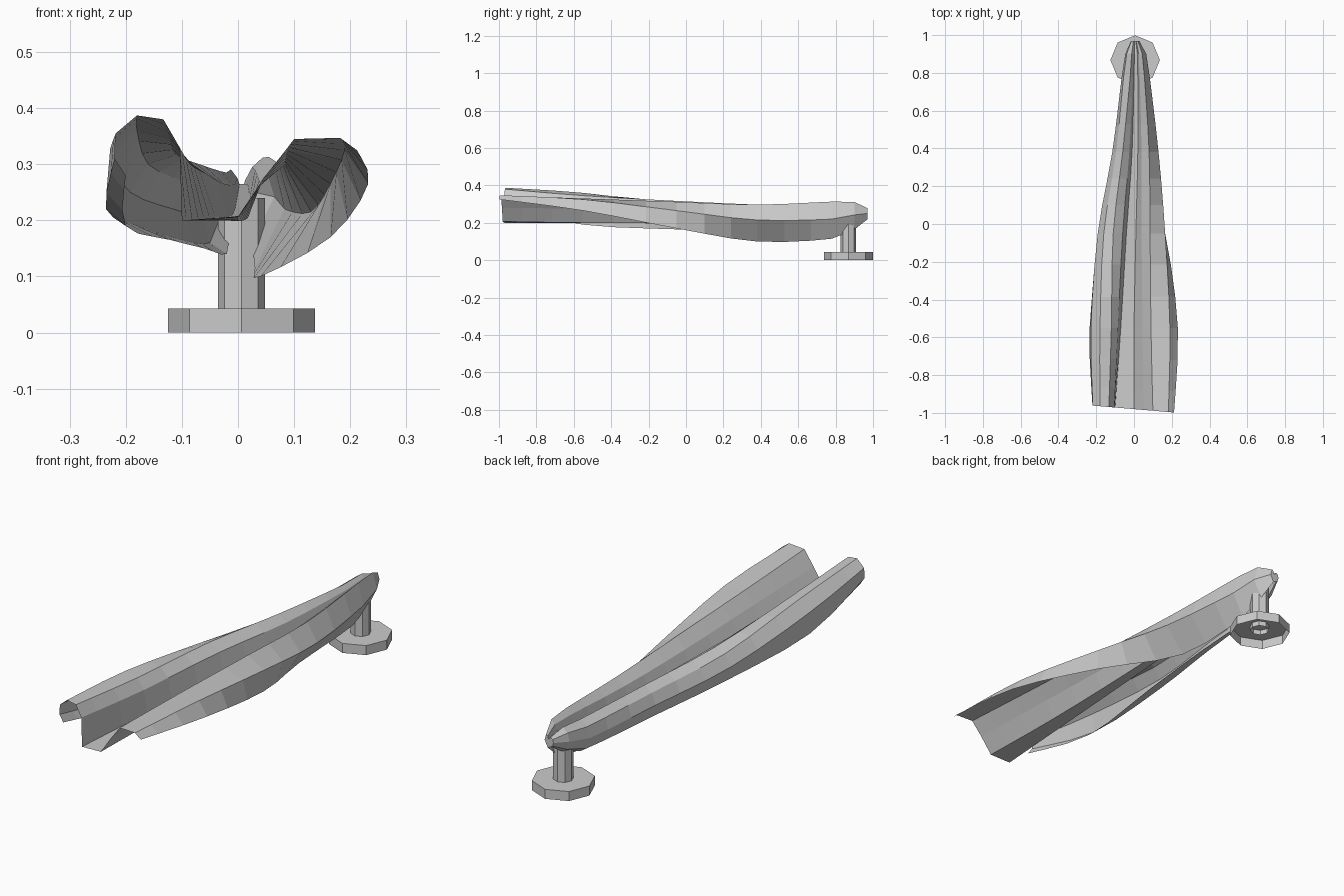
import bpy, bmesh
from mathutils import Vector

if "Cube" in bpy.data.objects:
    bpy.data.objects.remove(bpy.data.objects["Cube"])

# cross-sections of the curled sheet, left free edge to right free edge (x, z)
SEC_A = [(-.2,.28),(-.22,.31),(-.218,.355),(-.18,.387),(-.133,.38),(-.104,.33),(-.1,.2),
         (0,.207),(.05,.28),(.1,.345),(.182,.347),(.212,.325)]
SEC_B = [(-.2,.19),(-.235,.22),(-.228,.31),(-.18,.36),(-.12,.345),(-.085,.3),(-.07,.2),
         (0,.2),(.045,.275),(.09,.33),(.19,.325),(.232,.265)]
SEC_C = [(-.12,.165),(-.18,.19),(-.192,.25),(-.16,.3),(-.11,.317),(-.06,.285),(-.04,.205),
         (.01,.2),(.04,.265),(.085,.312),(.165,.265),(.165,.17)]
SEC_D = [(-.06,.15),(-.1,.165),(-.115,.22),(-.095,.27),(-.06,.297),(-.025,.265),(-.01,.21),
         (.02,.21),(.04,.265),(.08,.297),(.13,.215),(.04,.1)]
SEC_E = [(-.02,.14),(-.05,.16),(-.065,.21),(-.055,.26),(-.02,.285),(-.005,.265),(0,.25),
         (.02,.25),(.03,.29),(.055,.313),(.083,.22),(.03,.115)]


def shrink(sec, f, cx, cz, oz):
    return [(cx + (x - cx) * f, oz + (z - cz) * f) for x, z in sec]


SEC_F = shrink(SEC_E, .75, .01, .22, .242)
SEC_G = shrink(SEC_E, .3, .005, .22, .25)
KEYS = [(-.98, SEC_A), (-.55, SEC_B), (-.05, SEC_C), (.38, SEC_D),
        (.78, SEC_E), (.9, SEC_F), (.97, SEC_G)]


def key_points(y, sec):
    lean = -.085 if y < -.9 else 0   # front rim is cut slightly askew
    return [Vector((x, y + lean * x, z)) for x, z in sec]


def spline(a, b, c, d, t):
    return .5 * (2*b + (c - a)*t + (2*a - 5*b + 4*c - d)*t*t + (3*b - a - 3*c + d)*t**3)


def add_object(name, bm):
    me = bpy.data.meshes.new(name)
    bm.to_mesh(me)
    bm.free()
    ob = bpy.data.objects.new(name, me)
    bpy.context.collection.objects.link(ob)
    return ob


# curled tapering sheet, lofted front to back
rows = [key_points(y, s) for y, s in KEYS]
loft = []
for i in range(len(rows) - 1):
    p, q, r, s = (rows[max(i-1, 0)], rows[i], rows[i+1], rows[min(i+2, len(rows)-1)])
    steps = 3 if i < 4 else 1
    for k in range(steps):
        loft.append([spline(*v, k / steps) for v in zip(p, q, r, s)])
loft.append(rows[-1])

bm = bmesh.new()
grid = [[bm.verts.new(v) for v in row] for row in loft]
for a, b in zip(grid, grid[1:]):
    for j in range(len(a) - 1):
        bm.faces.new((a[j], a[j+1], b[j+1], b[j]))
bm.faces.new(grid[-1])               # closed tail
bmesh.ops.recalc_face_normals(bm, faces=bm.faces)
add_object("curled_sheet", bm)


# octagonal stand, open underneath
def octagon(name, radius, z0, z1, top):
    bpy.ops.mesh.primitive_cylinder_add(vertices=8, radius=radius, depth=z1 - z0,
                                        end_fill_type='NGON',
                                        location=(.006, .868, (z0 + z1) / 2))
    ob = bpy.context.object
    ob.name = name
    bm = bmesh.new()
    bm.from_mesh(ob.data)
    bm.normal_update()
    caps = [f for f in bm.faces if f.normal.z < -.9 or (not top and f.normal.z > .9)]
    bmesh.ops.delete(bm, geom=caps, context='FACES_ONLY')
    bm.to_mesh(ob.data)
    bm.free()


octagon("stand_base", .131, 0, .043, True)
octagon("stand_post", .042, .02, .24, False)
